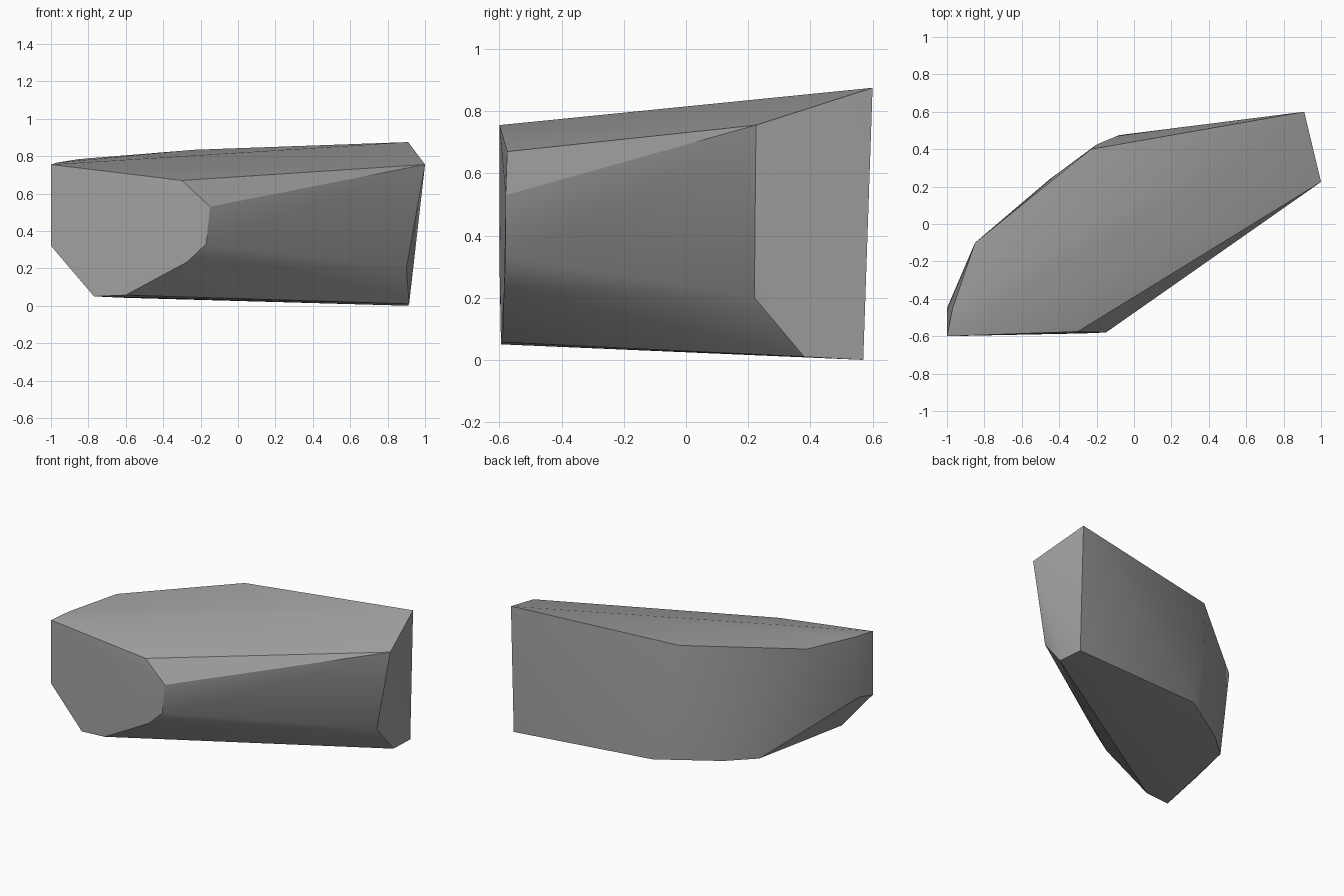
import bpy
import bmesh
import math

default_cube = bpy.data.objects.get("Cube")
if default_cube:
    bpy.data.objects.remove(default_cube, do_unlink=True)


def make_material(name, colour):
    material = bpy.data.materials.new(name)
    material.use_nodes = True
    material.diffuse_color = colour
    shader = material.node_tree.nodes["Principled BSDF"]
    shader.inputs["Base Color"].default_value = colour
    shader.inputs["Roughness"].default_value = 0.9
    return material


def make_boulder(name, corner_groups, material, smooth_angle):
    """Wrap a tight convex skin around the chiselled corners."""
    mesh = bpy.data.meshes.new(name)
    bm = bmesh.new()
    for corners in corner_groups:
        for corner in corners:
            bm.verts.new(corner)
    hull = bmesh.ops.convex_hull(bm, input=bm.verts[:], use_existing_faces=False)
    spare = [v for v in bm.verts if not v.link_faces]
    bmesh.ops.delete(bm, geom=spare, context="VERTS")
    # Merge the triangles of each flat chipped facet
    bmesh.ops.dissolve_limit(
        bm,
        angle_limit=math.radians(1.5),
        verts=bm.verts[:],
        edges=bm.edges[:],
    )
    bmesh.ops.recalc_face_normals(bm, faces=bm.faces[:])
    bm.to_mesh(mesh)
    bm.free()
    mesh.materials.append(material)
    boulder = bpy.data.objects.new(name, mesh)
    bpy.context.collection.objects.link(boulder)
    bpy.ops.object.select_all(action="DESELECT")
    boulder.select_set(True)
    bpy.context.view_layer.objects.active = boulder
    bpy.ops.object.shade_smooth_by_angle(angle=smooth_angle)
    return boulder


# Cleaved front facet, clockwise from the top
front_facet = [
    (-1, -.6, .755), (-.3, -.575, .67), (-.15, -.58, .53), (-.17, -.58, .33),
    (-.27, -.585, .235), (-.6, -.59, .057), (-.77, -.595, .05), (-1, -.6, .32),
]

# Cleaved facet at the far end
end_facet = [
    (1, .225, .755), (.9, .22, .2), (.915, .38, .01), (.91, .57, 0), (.91, .6, .875),
]

# Rim of the top, along the rounded back
back_rim = [(-.97, -.45, .765), (-.85, -.1, .784), (-.23, .4, .834)]

# Foot of the rounded back
back_foot = [
    (-1, -.45, .36), (-.62, .09, .043), (-.45, .24, .038), (-.2, .425, .52), (-.08, .475, .04),
]

stone = make_material("grey_stone", (.36, .36, .36, 1))
make_boulder(
    "boulder",
    [front_facet, end_facet, back_rim, back_foot],
    stone,
    math.radians(30),
)
